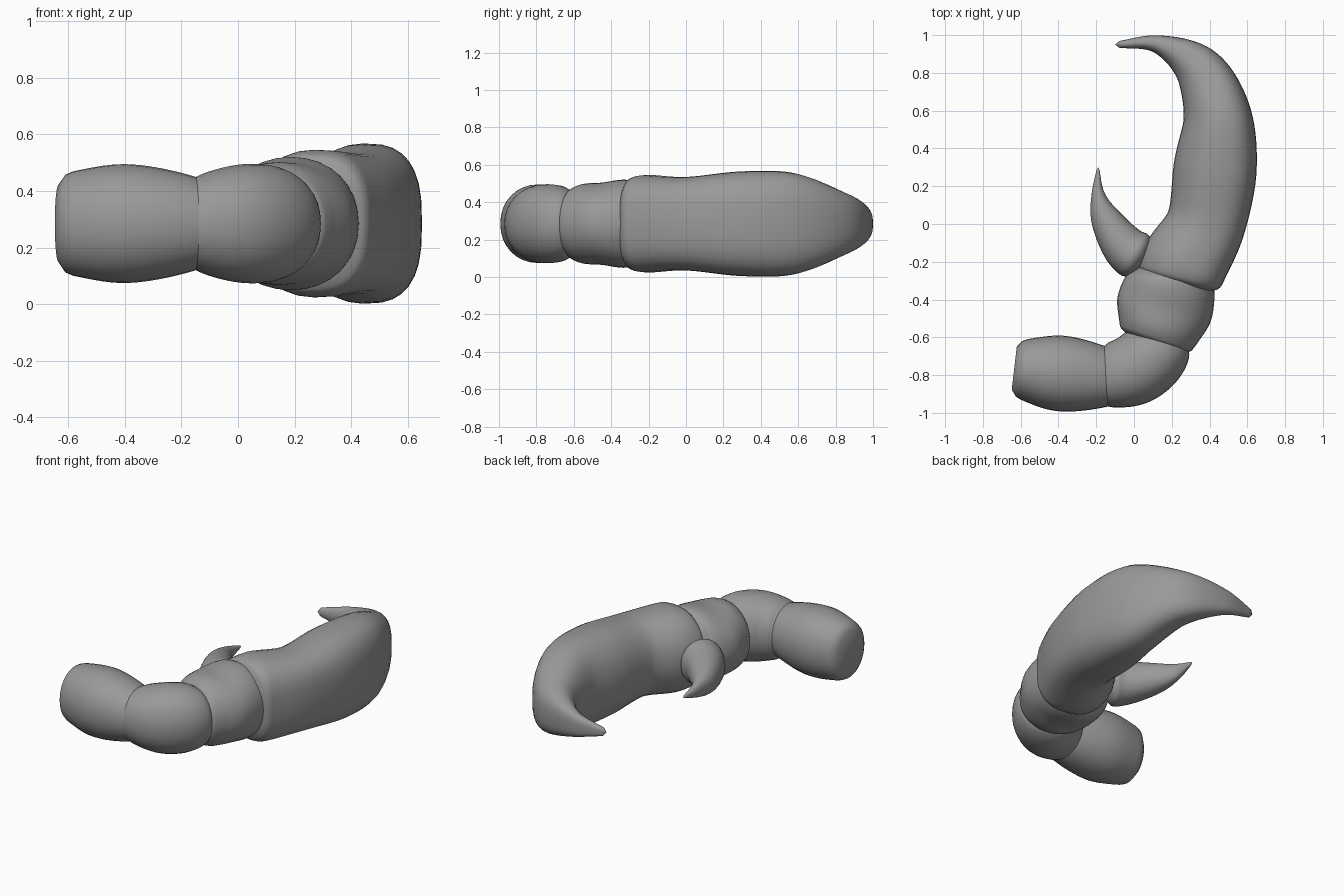
import bpy, bmesh, math
from mathutils import Vector

cube = bpy.data.objects.get("Cube")
if cube:
    bpy.data.objects.remove(cube)

MIDDLE = 0.285      # height of the symmetry plane
SIDES = 32
STEPS = 10

grey = bpy.data.materials.new("shell grey")
grey.use_nodes = True
tone = (0.32, 0.32, 0.32, 1)
grey.diffuse_color = tone
shader = grey.node_tree.nodes["Principled BSDF"]
shader.inputs["Base Color"].default_value = tone


def smooth_path(stations):
    """Run a smooth curve through the stations, blending sizes as well."""
    points = [Vector(station) for station in stations]
    first = points[0] * 2 - points[1]
    last = points[-1] * 2 - points[-2]
    points = [first] + points + [last]
    path = []
    for before, start, end, after in zip(points, points[1:], points[2:], points[3:]):
        leave = (end - before) / 2
        arrive = (after - start) / 2
        for step in range(STEPS):
            t = step / STEPS
            ease = t * t * (3 - 2 * t)
            path.append(start.lerp(end, ease)
                        + leave * t * (1 - t) ** 2 - arrive * t * t * (1 - t))
    path.append(points[-2])
    return path


def rounding(distance, cap):
    """Scale that closes the end of a part like a dome."""
    return math.sqrt(max(0, 1 - max(0, 1 - distance / cap) ** 2))


def bulge(value, power):
    return math.copysign(abs(value) ** (2 / power), value)


def loft(name, stations, start_cap, end_cap, outer_power=2.1):
    """Each station holds x, y, half width and half height."""
    path = smooth_path(stations)
    spots = [Vector((p.x, p.y, MIDDLE)) for p in path]
    travelled = [0]
    for a, b in zip(spots, spots[1:]):
        travelled.append(travelled[-1] + (b - a).length)

    bm = bmesh.new()
    rings = []
    for i, (point, spot) in enumerate(zip(path, spots)):
        ahead = spots[min(i + 1, len(spots) - 1)]
        behind = spots[max(i - 1, 0)]
        tangent = (ahead - behind).normalized()
        side = tangent.cross(Vector((0, 0, 1)))
        size = min(rounding(travelled[i], start_cap),
                   rounding(travelled[-1] - travelled[i], end_cap))
        size = max(size, 0.02)
        ring = []
        for k in range(SIDES):
            angle = math.tau * k / SIDES
            across, up = math.cos(angle), math.sin(angle)
            power = outer_power if across > 0 else 2.1
            offset = side * point.z * bulge(across, power)
            offset.z = point.w * bulge(up, power)
            ring.append(bm.verts.new(spot + offset * size))
        rings.append(ring)

    for ring, following in zip(rings, rings[1:]):
        for k in range(SIDES):
            n = (k + 1) % SIDES
            bm.faces.new((ring[k], ring[n], following[n], following[k]))
    bm.faces.new(rings[0])
    bm.faces.new(rings[-1])
    bmesh.ops.recalc_face_normals(bm, faces=bm.faces)

    mesh = bpy.data.meshes.new(name)
    bm.to_mesh(mesh)
    bm.free()
    mesh.materials.append(grey)
    mesh.shade_smooth()
    part = bpy.data.objects.new(name, mesh)
    bpy.context.collection.objects.link(part)
    return part


# Base segment with a small dimple pressed into its free end
base = loft("base_segment", [
    (-.66, -.76, .14, .17),
    (-.4, -.79, .2, .21),
    (-.15, -.81, .16, .165),
    (-.05, -.8, .1, .1)], start_cap=.07, end_cap=.05)
dimple = Vector((-.66, -.76, MIDDLE))
reach = 0.08
for vertex in base.data.vertices:
    distance = (vertex.co - dimple).length
    if distance < reach:
        vertex.co.x += 0.03 * (1 - distance / reach)

# Bent elbow segment
loft("elbow_segment", [
    (-.2, -.81, .14, .14),
    (-.1, -.8, .175, .185),
    (.02, -.76, .19, .21),
    (.12, -.67, .18, .2),
    (.17, -.56, .13, .14)], start_cap=.05, end_cap=.08)

# Wrist segment
loft("wrist_segment", [
    (.1, -.65, .18, .16),
    (.13, -.56, .22, .21),
    (.16, -.45, .255, .22),
    (.19, -.32, .24, .235),
    (.2, -.2, .2, .2)], start_cap=.05, end_cap=.1)

# Palm running into the long curved claw
loft("upper_claw", [
    (.22, -.34, .2, .22),
    (.26, -.22, .23, .26),
    (.38, 0, .21, .25),
    (.43, .3, .22, .28),
    (.44, .58, .18, .27),
    (.34, .82, .13, .17),
    (.13, .95, .05, .085),
    (-.1, .95, .015, .02)], start_cap=.06, end_cap=.02, outer_power=2.8)

# Short pointed thumb
loft("thumb_claw", [
    (.06, -.2, .14, .16),
    (-.05, -.12, .12, .13),
    (-.15, .03, .08, .09),
    (-.19, .16, .035, .05),
    (-.19, .3, .005, .005)], start_cap=.08, end_cap=.01)
